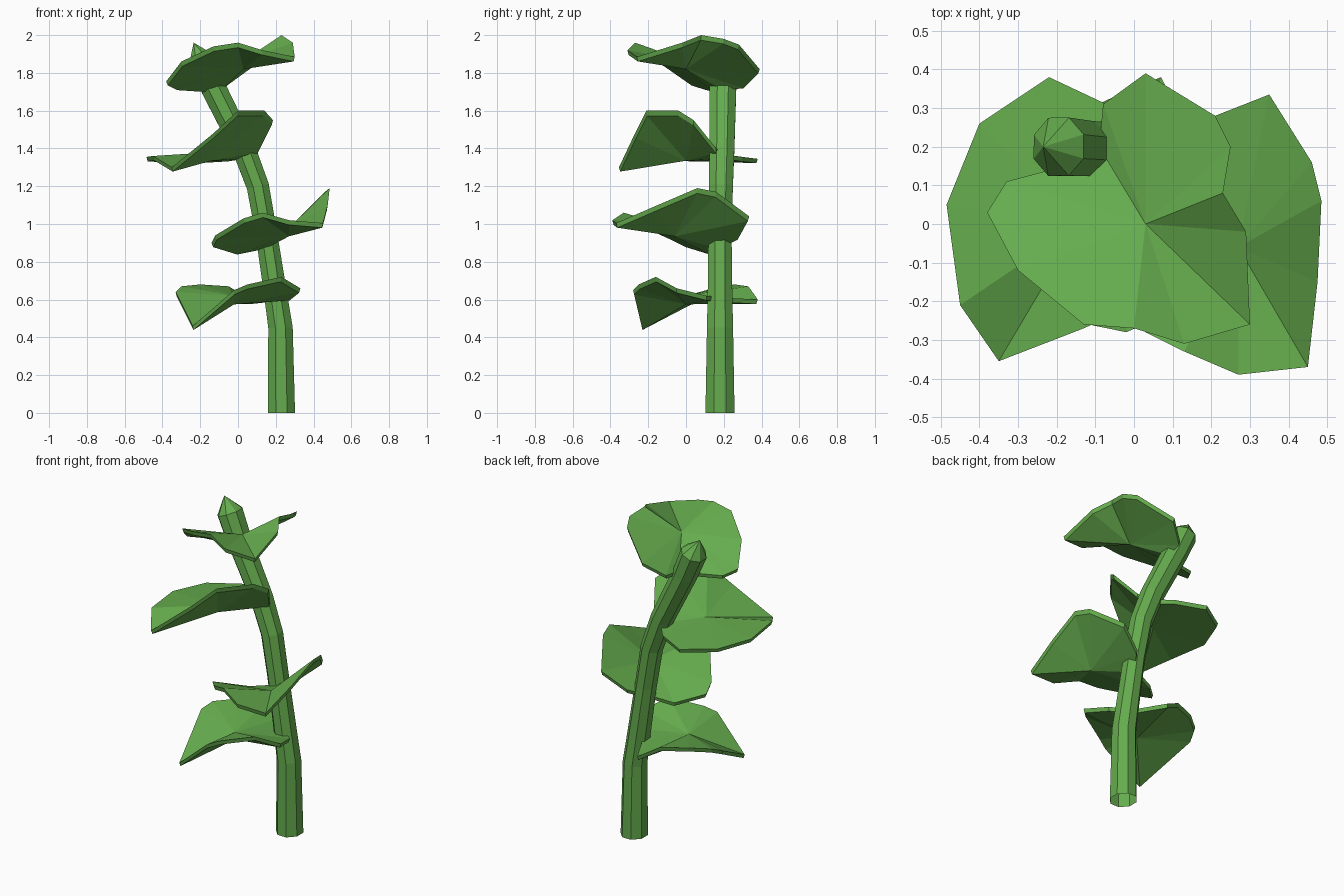
import bpy
import bmesh
import math
from mathutils import Vector

cube = bpy.data.objects.get("Cube")
if cube:
    bpy.data.objects.remove(cube, do_unlink=True)

# Single leaf-green material
green = bpy.data.materials.new("leaf_green")
green.use_nodes = True
colour = (0.13, 0.41, 0.075, 1)
green.diffuse_color = colour
green.node_tree.nodes["Principled BSDF"].inputs["Base Color"].default_value = colour


def add_object(name, bm):
    mesh = bpy.data.meshes.new(name)
    bm.to_mesh(mesh)
    bm.free()
    mesh.materials.append(green)
    obj = bpy.data.objects.new(name, mesh)
    bpy.context.scene.collection.objects.link(obj)


def add_stem(path, apex, sides=8):
    """Tube of tilted, slightly oval rings, open at the foot, with a pointed tip."""
    bm = bmesh.new()
    centres = [Vector(p[:3]) for p in path]
    rings = []
    for i, centre in enumerate(centres):
        ahead = centres[min(i + 1, len(path) - 1)]
        behind = centres[max(i - 1, 0)]
        up = Vector((0, 0, 1))
        tilt = up.rotation_difference(ahead - behind if i else up)
        ring = []
        for k in range(sides):
            a = math.tau * (k + 0.5) / sides
            offset = Vector((math.cos(a), math.sin(a) * 1.07, 0)) * path[i][3]
            ring.append(bm.verts.new(centre + tilt @ offset))
        rings.append(ring)
    tip = bm.verts.new(apex)
    for k in range(sides):
        n = (k + 1) % sides
        for low, high in zip(rings, rings[1:]):
            bm.faces.new((low[k], low[n], high[n], high[k]))
        bm.faces.new((rings[-1][k], rings[-1][n], tip))
    add_object("stem", bm)


def add_leaf(name, centre, outline, rim_drop=0.024, hub_drop=0.045):
    """Folded heart-shaped leaf: upper and lower fans, thickest at the low centre."""
    bm = bmesh.new()
    hub = bm.verts.new(centre)
    under_hub = bm.verts.new(Vector(centre) - Vector((0, 0, hub_drop)))
    rim = [bm.verts.new(p) for p in outline]
    under = [bm.verts.new(v.co.lerp(hub.co, 0.02) - Vector((0, 0, rim_drop)))
             for v in rim]
    for i in range(len(rim)):
        a, b, c, d = rim[i - 1], rim[i], under[i], under[i - 1]
        bm.faces.new((hub, b, a))
        bm.faces.new((a, b, c, d))
        bm.faces.new((under_hub, d, c))
    add_object(name, bm)


# Curved stem: x, y, z, radius
add_stem([(.23, .18, 0, .078), (.225, .18, .45, .07), (.2, .18, .62, .066),
          (.15, .18, .95, .062), (.105, .185, 1.2, .064), (.03, .19, 1.4, .067),
          (-.13, .195, 1.72, .072), (-.195, .2, 1.87, .076)],
         (-.235, .2, 1.96))

# Each outline starts at the notch by the stem and runs clockwise from above
add_leaf("lowest_leaf", (-.02, 0, .62),
         [(.16, .2, .61), (.28, .11, .62), (.33, -.05, .66), (.23, -.16, .72),
          (.05, -.25, .68), (-.02, -.28, .65), (-.24, -.235, .46), (-.33, .11, .64),
          (-.3, .18, .67), (-.2, .26, .68), (-.05, .33, .67), (.07, .38, .6)])

add_leaf("lower_middle_leaf", (.27, -.06, .98),
         [(.14, .18, .89), (.21, .28, .94), (.35, .335, 1.04), (.46, .16, 1.17),
          (.485, .06, 1.19), (.475, -.15, 1.1), (.45, -.37, 1.005), (.27, -.39, 1.02),
          (.13, -.33, 1.06), (.03, -.28, 1.03), (-.12, -.08, .94), (-.14, 0, .9),
          (-.01, .13, .86)])

add_leaf("upper_middle_leaf", (-.14, 0, 1.38),
         [(.04, .2, 1.37), (.11, .16, 1.4), (.185, .04, 1.55), (.14, -.04, 1.6),
          (0, -.21, 1.6), (-.13, -.27, 1.48), (-.35, -.355, 1.3), (-.45, -.21, 1.36),
          (-.485, .05, 1.355), (-.4, .26, 1.35), (-.22, .38, 1.345), (-.05, .3, 1.355)])

add_leaf("top_leaf", (.03, 0, 1.865),
         [(-.09, .2, 1.73), (-.08, .31, 1.74), (.03, .39, 1.82), (.21, .28, 1.95),
          (.25, .2, 1.98), (.23, .08, 2), (.29, -.02, 1.96), (.3, -.26, 1.885),
          (.13, -.31, 1.92), (0, -.27, 1.96), (-.13, -.26, 1.94), (-.3, -.12, 1.86),
          (-.38, .03, 1.755), (-.33, .11, 1.73), (-.18, .15, 1.72)])
